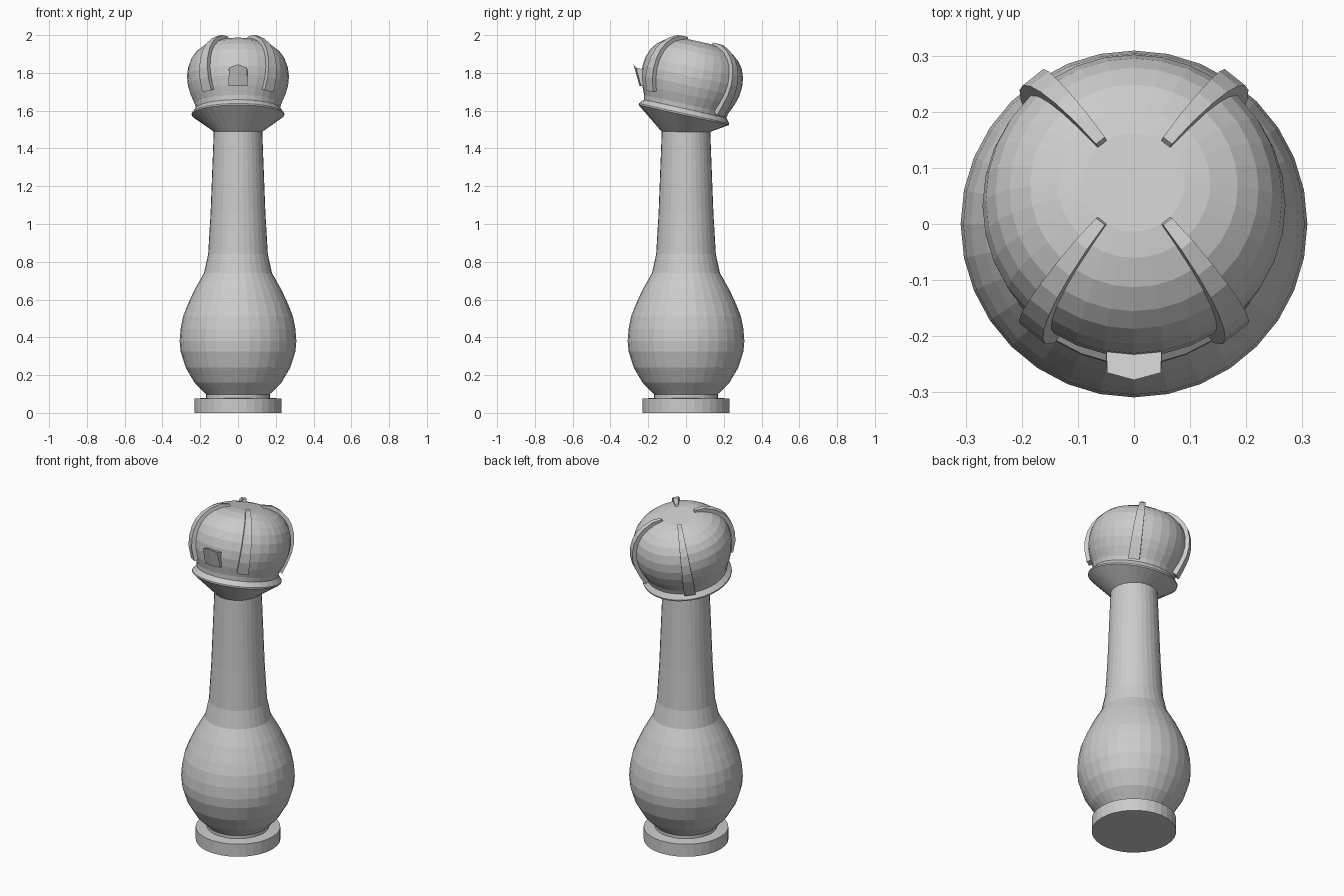
import bpy
from math import sin, cos, pi, radians
from mathutils import Matrix, Vector

if "Cube" in bpy.data.objects:
    bpy.data.objects.remove(bpy.data.objects["Cube"])

SIDES = 32
STAND = Matrix.Identity(4)
TILT = Matrix.Translation((0, -0.01, 1.585)) @ Matrix.Rotation(radians(-12.5), 4, 'X')


def make(name, verts, faces):
    mesh = bpy.data.meshes.new(name)
    mesh.from_pydata([tuple(v) for v in verts], [], faces)
    mesh.update()
    obj = bpy.data.objects.new(name, mesh)
    bpy.context.collection.objects.link(obj)
    return obj


def loft(name, rings):
    """Join rings of vertices (bottom to top, counter-clockwise) and cap the ends."""
    n = len(rings[0])
    verts = [v for ring in rings for v in ring]
    faces = [(k * n + i, k * n + (i + 1) % n, (k + 1) * n + (i + 1) % n, (k + 1) * n + i)
             for k in range(len(rings) - 1) for i in range(n)]
    faces.append(tuple(reversed(range(n))))
    faces.append(tuple(range(len(verts) - n, len(verts))))
    return make(name, verts, faces)


def ring(r, h, frame=STAND):
    return [frame @ Vector((r * cos(2 * pi * i / SIDES), r * sin(2 * pi * i / SIDES), h))
            for i in range(SIDES)]


# Foot disc and the narrow groove above it
loft("foot", [ring(r, h) for r, h in
              [(0.23, 0), (0.23, 0.075), (0.17, 0.08), (0.17, 0.1)]])

# Bulbous body running up into a long tapered neck
BODY = [(0.17, 0.098), (0.23, 0.16), (0.277, 0.24), (0.304, 0.325), (0.309, 0.38),
        (0.304, 0.445), (0.291, 0.51), (0.268, 0.57), (0.231, 0.65), (0.18, 0.74),
        (0.158, 0.84), (0.145, 1.06), (0.128, 1.50)]
loft("body", [ring(r, h) for r, h in BODY])

# Collar: flares from the level neck to a tilted rim
loft("collar", [ring(0.128, 1.488), ring(0.245, -0.008, TILT), ring(0.245, 0.0, TILT),
                ring(0.222, 0.027, TILT)])

# Tilted domed head
DOME = [(0.222, 0.02), (0.228, 0.05), (0.25, 0.10), (0.265, 0.15), (0.27, 0.20),
        (0.264, 0.25), (0.247, 0.296), (0.222, 0.33), (0.185, 0.36), (0.136, 0.381),
        (0.09, 0.389)]
loft("head", [ring(r, h, TILT) for r, h in DOME])


# Four tapering ribs hugging the dome
def rib(name, sx, sy, low):
    az = radians(39)
    out = Vector((sx * sin(az), sy * cos(az), 0))
    side = Vector((-out.y, out.x, 0))
    path = [low] + [p for p in DOME if p[1] > low[1] + 0.02]
    rings = []
    for k, (r, h) in enumerate(path):
        t = k / (len(path) - 1)
        base = out * r + Vector((0, 0, h))
        normal = (out * r + Vector((0, 0, h - 0.2))).normalized()
        half = 0.031 - 0.021 * t ** 1.3
        lift = 0.022 if t < 1 else 0.012
        rings.append([TILT @ (base + normal * d + side * s * half)
                      for d, s in [(-0.02, -1), (lift, -1), (lift, 1), (-0.02, 1)]])
    loft(name, rings)


for sx, label in [(-1, "left"), (1, "right")]:
    rib("front_rib_" + label, sx, -1, (0.243, 0.085))
    rib("back_rib_" + label, sx, 1, (0.228, 0.04))

# Small pointed spout on the front of the head
loft("spout", [
    [(-0.05, -0.19, 1.73), (-0.05, -0.238, 1.73), (0, -0.246, 1.73),
     (0.05, -0.238, 1.73), (0.05, -0.19, 1.73)],
    [(-0.05, -0.19, 1.81), (-0.048, -0.265, 1.828), (0, -0.278, 1.845),
     (0.048, -0.265, 1.828), (0.05, -0.19, 1.81)]])
